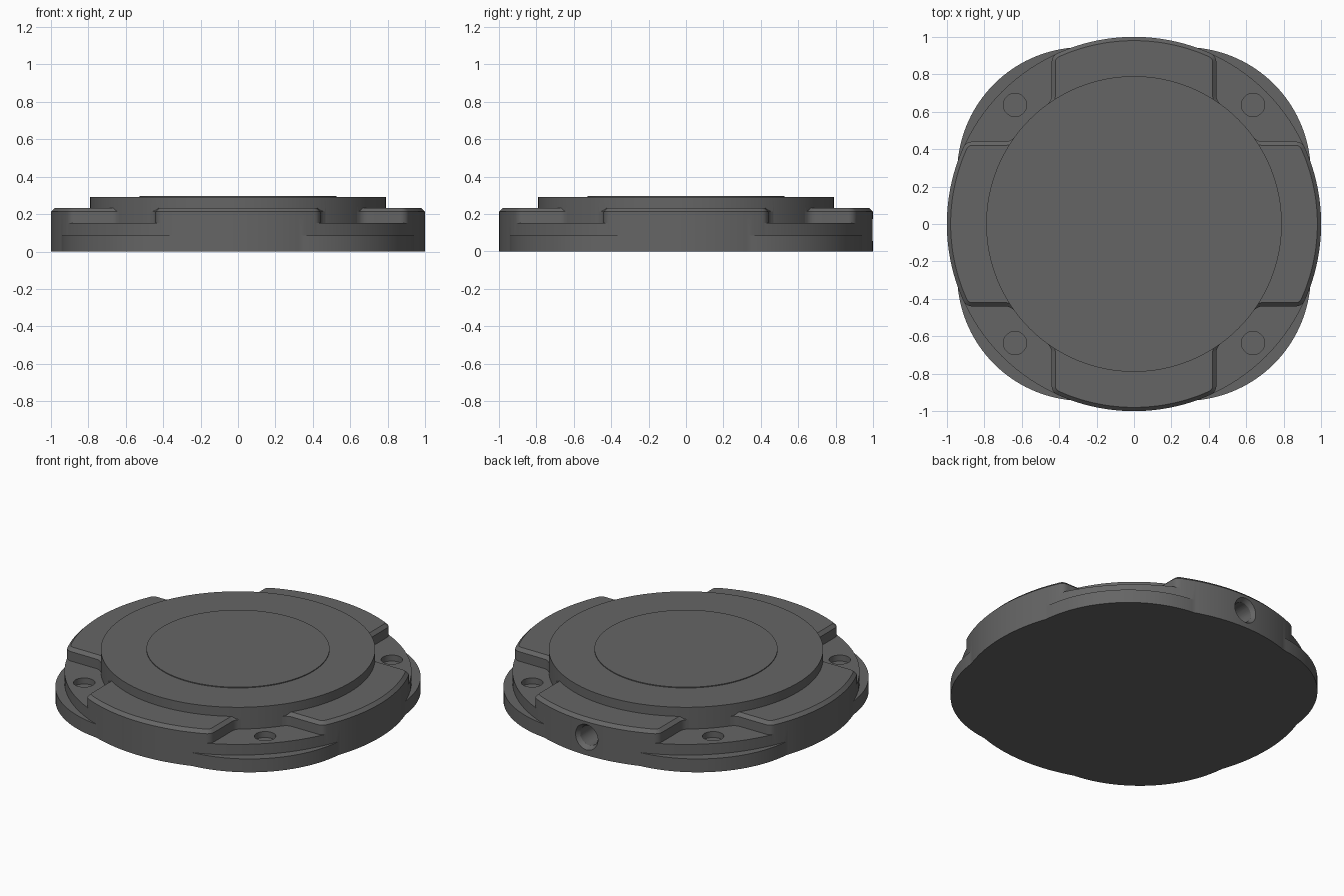
import bpy, bmesh
from math import sin, cos, pi, sqrt, atan2, radians
from mathutils import Matrix

if "Cube" in bpy.data.objects:
    bpy.data.objects.remove(bpy.data.objects["Cube"])


def prism(name, pts, z0, z1, chamfer=0.0):
    """Extrude an outline from z0 to z1, optionally chamfering the top rim."""
    bm = bmesh.new()
    low = bm.faces.new([bm.verts.new((x, y, z0)) for x, y in pts])
    ext = bmesh.ops.extrude_face_region(bm, geom=[low], use_keep_orig=True)
    top = [g for g in ext["geom"] if isinstance(g, bmesh.types.BMVert)]
    for v in top:
        v.co.z = z1
    bmesh.ops.recalc_face_normals(bm, faces=bm.faces)
    if chamfer:
        s = set(top)
        rim = [e for e in bm.edges if e.verts[0] in s and e.verts[1] in s]
        bmesh.ops.bevel(bm, geom=rim, offset=chamfer, segments=1,
                        affect='EDGES', clamp_overlap=True)
    return finish(name, bm)


def finish(name, bm):
    me = bpy.data.meshes.new(name)
    bm.to_mesh(me)
    bm.free()
    ob = bpy.data.objects.new(name, me)
    bpy.context.collection.objects.link(ob)
    return ob


def arc(cx, cy, r, a0, a1, n):
    return [(cx + r * cos(a0 + (a1 - a0) * i / n),
             cy + r * sin(a0 + (a1 - a0) * i / n)) for i in range(n + 1)]


def circle(r, cx=0, cy=0, n=128):
    return arc(cx, cy, r, 0, 2 * pi, n)[:-1]


def boolean(target, tool, op):
    m = target.modifiers.new(op, 'BOOLEAN')
    m.operation, m.object, m.solver = op, tool, 'EXACT'
    bpy.context.view_layer.objects.active = target
    bpy.ops.object.modifier_apply(modifier=m.name)
    bpy.data.objects.remove(tool)


# Lower flange: round core with four corner lobes
def flange_radius(a):
    c, r = 0.272 * sqrt(2), 0.673
    d = (a % (pi / 2)) - pi / 4
    return max(0.985, c * cos(d) + sqrt(r * r - (c * sin(d)) ** 2))


N = 192
flange = [(flange_radius(2 * pi * i / N) * cos(2 * pi * i / N),
           flange_radius(2 * pi * i / N) * sin(2 * pi * i / N)) for i in range(N)]
body = prism("housing", flange, 0, 0.085)

# Main round body, stepped top disc and slightly raised centre
boolean(body, prism("core", circle(0.9995), 0, 0.153), 'UNION')
boolean(body, prism("top_disc", circle(0.79), 0.02, 0.291), 'UNION')
boolean(body, prism("centre_disc", circle(0.527), 0.04, 0.296), 'UNION')

# Four raised chamfered pads with rounded outer corners and flared roots
R, W, c, f, D = 1.0, 0.44, 0.05, 0.06, 0.79
ox, oy = sqrt((R - c) ** 2 - (W - c) ** 2), W - c
fx, fy = sqrt((D + f) ** 2 - (W + f) ** 2), W + f
a0 = atan2(oy, ox)
half = arc(0, 0, R, 0, a0, 14)
half += arc(ox, oy, c, a0, pi / 2, 5)[1:]
half += arc(fx, fy, f, -pi / 2, atan2(fy, fx) - pi, 5)
half += [(0.59, 0.50), (0.50, 0.42)]
pad = half + [(x, -y) for x, y in reversed(half[1:])]
for k in range(4):
    s, q = [(0, 1), (1, 0), (0, -1), (-1, 0)][k]
    pts = [(x * q - y * s, x * s + y * q) for x, y in pad]
    boolean(body, prism("pad", pts, 0, 0.233, 0.02), 'UNION')

# Blind screw holes in the four corners
for sx in (-1, 1):
    for sy in (-1, 1):
        hole = prism("hole", circle(0.062, sx * 0.636, sy * 0.636, 32), 0.115, 0.2)
        boolean(body, hole, 'DIFFERENCE')


# Countersunk cable hole in the middle of the back rim
def side_cone(name, r_in, r_out, y0, y1):
    bm = bmesh.new()
    mat = Matrix.Translation((0, (y0 + y1) / 2, 0.115)) @ Matrix.Rotation(radians(-90), 4, 'X')
    bmesh.ops.create_cone(bm, cap_ends=True, segments=40, radius1=r_in,
                          radius2=r_out, depth=y1 - y0, matrix=mat)
    return finish(name, bm)


boolean(body, side_cone("bore", 0.062, 0.062, 0.72, 1.1), 'DIFFERENCE')
boolean(body, side_cone("countersink", 0.06, 0.084, 0.97, 1.005), 'DIFFERENCE')

# Smooth round walls, crisp edges
bpy.ops.object.select_all(action='DESELECT')
body.select_set(True)
bpy.context.view_layer.objects.active = body
bpy.ops.object.shade_smooth_by_angle(angle=radians(25))

# Dark grey finish
grey = bpy.data.materials.new("dark_grey")
grey.diffuse_color = (0.13, 0.13, 0.13, 1)
grey.use_nodes = True
grey.node_tree.nodes["Principled BSDF"].inputs["Base Color"].default_value = grey.diffuse_color
body.data.materials.clear()
body.data.materials.append(grey)
